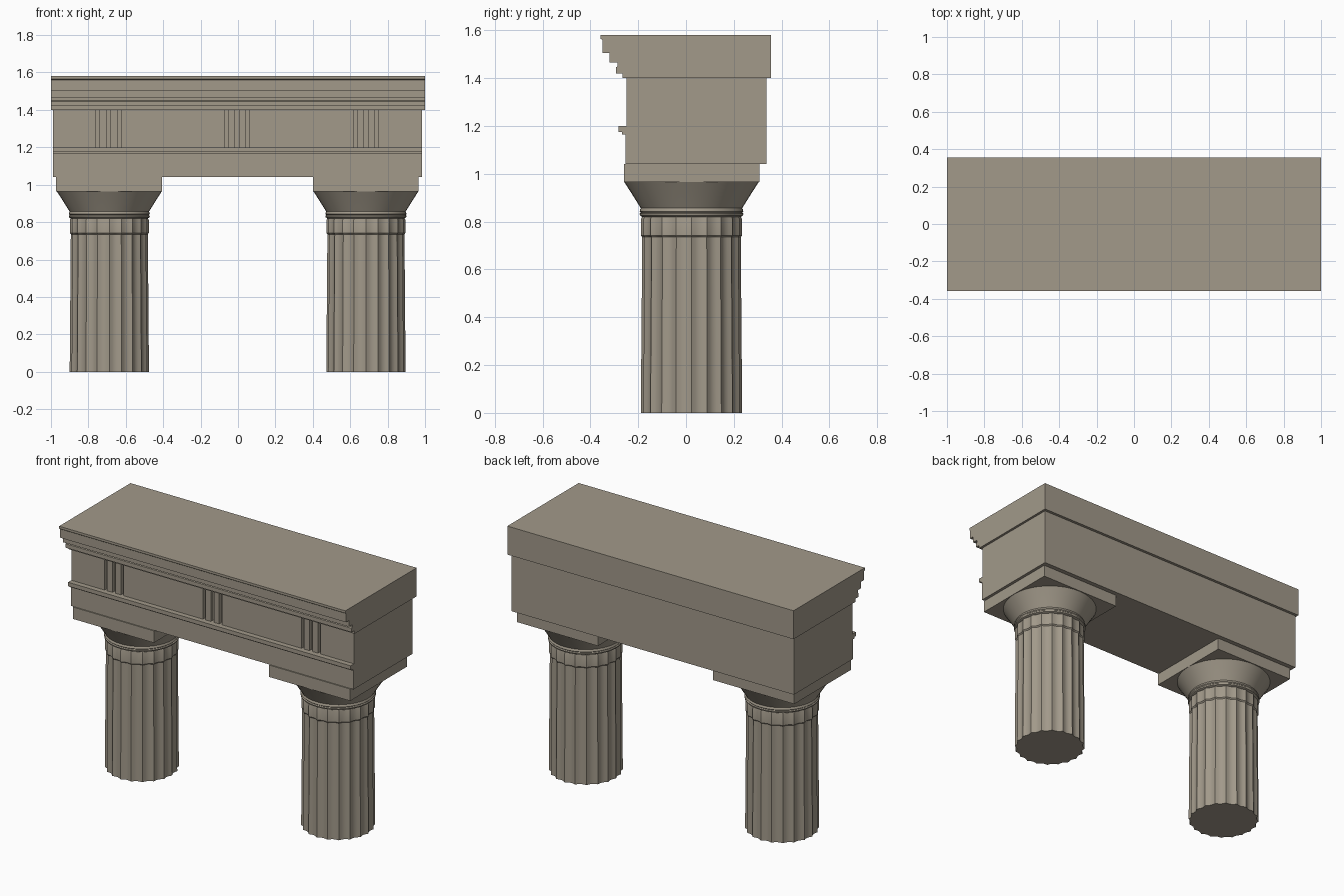
import bpy, bmesh
from math import pi, cos, sin, radians

cube = bpy.data.objects.get("Cube")
if cube:
    bpy.data.objects.remove(cube, do_unlink=True)

stone = bpy.data.materials.new("warm grey stone")
stone.use_nodes = True
colour = (0.36, 0.32, 0.255, 1)
stone.diffuse_color = colour
bsdf = stone.node_tree.nodes["Principled BSDF"]
bsdf.inputs["Base Color"].default_value = colour
bsdf.inputs["Roughness"].default_value = 0.9


def finish(name, bm, smooth=None):
    bmesh.ops.recalc_face_normals(bm, faces=bm.faces)
    mesh = bpy.data.meshes.new(name)
    bm.to_mesh(mesh)
    bm.free()
    mesh.materials.append(stone)
    obj = bpy.data.objects.new(name, mesh)
    bpy.context.collection.objects.link(obj)
    if smooth:
        bpy.ops.object.select_all(action="DESELECT")
        obj.select_set(True)
        bpy.context.view_layer.objects.active = obj
        bpy.ops.object.shade_smooth_by_angle(angle=radians(smooth))
    return obj


def prism(name, outline, vector):
    """Closed outline of 3D points, extruded along a vector."""
    bm = bmesh.new()
    face = bm.faces.new([bm.verts.new(p) for p in outline])
    new = bmesh.ops.extrude_face_region(bm, geom=[face])["geom"]
    bmesh.ops.translate(bm, vec=vector,
                        verts=[v for v in new if isinstance(v, bmesh.types.BMVert)])
    return finish(name, bm)


def moulding(name, profile, x0, x1):
    return prism(name, [(x0, y, z) for y, z in profile], (x1 - x0, 0, 0))


def box(name, x0, x1, y0, y1, z0, z1):
    return moulding(name, [(y0, z0), (y1, z0), (y1, z1), (y0, z1)], x0, x1)


def loft(name, rings, smooth):
    """Skin a stack of equal rings and cap both ends."""
    bm = bmesh.new()
    loops = [[bm.verts.new(p) for p in ring] for ring in rings]
    for a, b in zip(loops, loops[1:]):
        for i in range(len(a)):
            j = (i + 1) % len(a)
            bm.faces.new((a[i], a[j], b[j], b[i]))
    bm.faces.new(loops[0][::-1])
    bm.faces.new(loops[-1])
    return finish(name, bm, smooth)


# Entablature: stepped cornice, plain architrave and narrow fillet
moulding("cornice", [(0.355, 1.40), (0.355, 1.58), (-0.357, 1.58), (-0.357, 1.565),
                     (-0.35, 1.56), (-0.35, 1.505), (-0.32, 1.505), (-0.32, 1.465),
                     (-0.286, 1.465), (-0.286, 1.45), (-0.293, 1.445), (-0.293, 1.42),
                     (-0.265, 1.42), (-0.265, 1.40)], -1, 1)
box("architrave", -0.99, 0.985, -0.253, 0.337, 1.04, 1.20)
moulding("fillet", [(-0.25, 1.165), (-0.268, 1.165), (-0.268, 1.175), (-0.282, 1.175),
                    (-0.282, 1.20), (-0.25, 1.20)], -0.99, 0.985)

# Frieze, its front cut by three groups of three vertical grooves
FRONT, GROOVE = -0.249, -0.225
plan = [(-0.99, 0.337), (-0.99, FRONT)]
for centre in (-0.692, -0.005, 0.685):
    for offset, half in ((-0.057, 0.009), (0, 0.011), (0.057, 0.009)):
        a, b = centre + offset - half, centre + offset + half
        plan += [(a, FRONT), (a, GROOVE), (b, GROOVE), (b, FRONT)]
plan += [(0.985, FRONT), (0.985, 0.337)]
prism("frieze", [(x, y, 1.20) for x, y in plan], (0, 0, 0.20))

# Columns: fluted shaft, turned capital and square abacus
FLUTES, STEPS, CY = 20, 4, 0.023


def fluted_ring(cx, radius, depth, z):
    n = FLUTES * STEPS
    ring = []
    for i in range(n):
        r = radius - depth * sin(pi * (i % STEPS) / STEPS)
        t = 2 * pi * i / n
        ring.append((cx + r * cos(t), CY + r * sin(t), z))
    return ring


def round_ring(cx, radius, z, n=40):
    return [(cx + radius * cos(2 * pi * i / n), CY + radius * sin(2 * pi * i / n), z)
            for i in range(n)]


for side, cx in (("right", -0.688), ("left", 0.684)):
    loft(side + "_shaft", [fluted_ring(cx, r, d, z) for r, d, z in (
        (0.212, 0.013, 0), (0.206, 0.013, 0.735), (0.211, 0.010, 0.742),
        (0.211, 0.010, 0.812), (0.204, 0.006, 0.826))], 30)
    loft(side + "_capital", [round_ring(cx, r, z) for r, z in (
        (0.206, 0.82), (0.215, 0.825), (0.217, 0.833), (0.212, 0.838), (0.217, 0.843),
        (0.215, 0.851), (0.212, 0.856), (0.225, 0.877), (0.252, 0.92),
        (0.281, 0.965))], 35)
    box(side + "_abacus", cx - 0.284, cx + 0.282, -0.26, 0.308, 0.965, 1.04)
